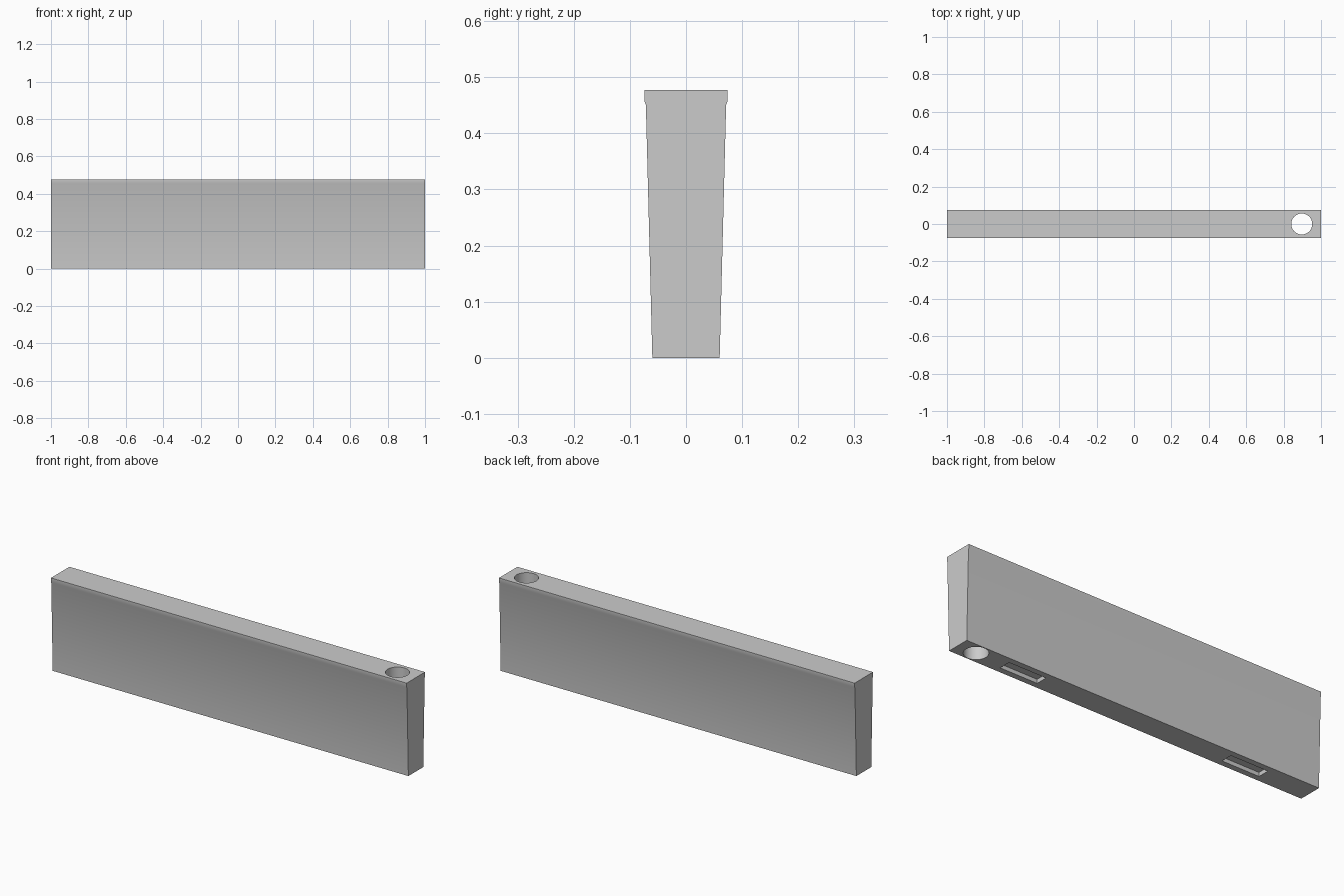
import bpy
import bmesh
from mathutils import Matrix

cube = bpy.data.objects.get("Cube")
if cube:
    bpy.data.objects.remove(cube, do_unlink=True)

grey = bpy.data.materials.new("plain grey")
grey.use_nodes = True
grey.diffuse_color = (0.6, 0.6, 0.6, 1)
grey.node_tree.nodes["Principled BSDF"].inputs["Base Color"].default_value = (0.6, 0.6, 0.6, 1)


def add_object(name, bm):
    bmesh.ops.recalc_face_normals(bm, faces=bm.faces)
    mesh = bpy.data.meshes.new(name)
    bm.to_mesh(mesh)
    bm.free()
    mesh.materials.append(grey)
    obj = bpy.data.objects.new(name, mesh)
    bpy.context.scene.collection.objects.link(obj)
    return obj


# Tapered panel with a slim lip along the top
half = [(0.06, 0), (0.0715, 0.451), (0.074, 0.457), (0.074, 0.4775)]
outline = half + [(-y, z) for y, z in reversed(half)]
bm = bmesh.new()
end = bm.faces.new([bm.verts.new((-1, y, z)) for y, z in outline])
side = bmesh.ops.extrude_face_region(bm, geom=[end])
bmesh.ops.translate(bm, vec=(2, 0, 0),
                    verts=[v for v in side["geom"] if isinstance(v, bmesh.types.BMVert)])
panel = add_object("panel", bm)

# Round hole from top to bottom near the left end
bm = bmesh.new()
bmesh.ops.create_cone(bm, cap_ends=True, segments=48, radius1=0.056, radius2=0.056,
                      depth=1, matrix=Matrix.Translation((0.897, 0, 0.24)))
cutters = [add_object("hole_cutter", bm)]

# Two shallow rectangular pockets underneath
for label, x in (("left", 0.63), ("right", -0.63)):
    bm = bmesh.new()
    place = Matrix.Translation((x, 0, 0)) @ Matrix.Diagonal((0.21, 0.06, 0.04, 1))
    bmesh.ops.create_cube(bm, size=1, matrix=place)
    cutters.append(add_object(label + "_pocket_cutter", bm))

# Cut the openings, then discard the cutters
bpy.context.view_layer.objects.active = panel
for obj in bpy.context.selected_objects:
    obj.select_set(False)
panel.select_set(True)
for cutter in cutters:
    cutter.hide_render = True
    mod = panel.modifiers.new(cutter.name, "BOOLEAN")
    mod.operation = "DIFFERENCE"
    mod.solver = "EXACT"
    mod.object = cutter
    bpy.ops.object.modifier_apply(modifier=mod.name)
    bpy.data.objects.remove(cutter, do_unlink=True)

bpy.ops.object.shade_smooth_by_angle(angle=0.4)
